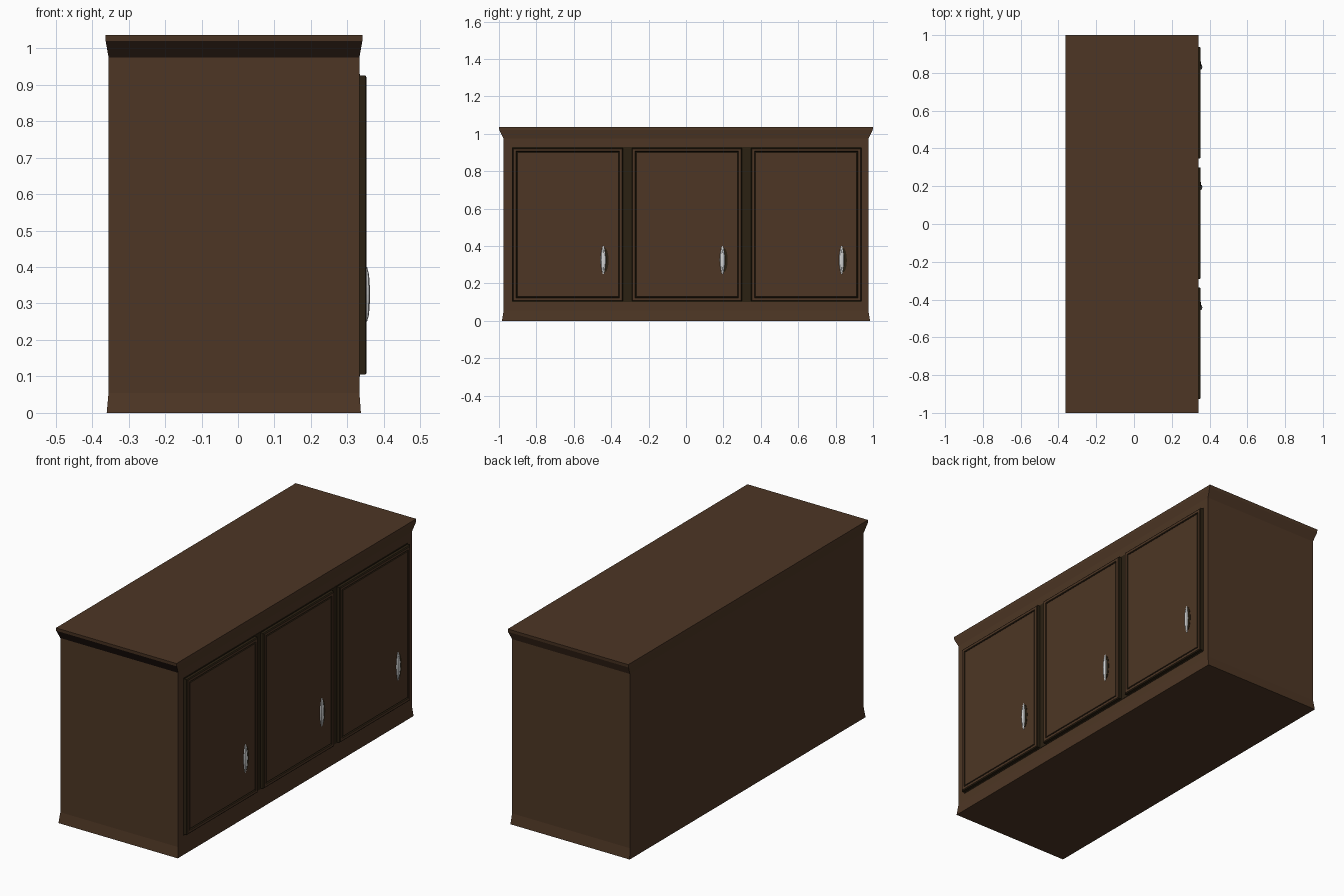
import bpy
import math

cube = bpy.data.objects.get("Cube")
if cube:
    bpy.data.objects.remove(cube, do_unlink=True)


def material(name, rgb):
    m = bpy.data.materials.new(name)
    m.use_nodes = True
    m.diffuse_color = (*rgb, 1)
    m.node_tree.nodes["Principled BSDF"].inputs["Base Color"].default_value = (*rgb, 1)
    return m


wood = material("brown wood", (0.075, 0.037, 0.018))
trim = material("dark trim", (0.024, 0.015, 0.006))
shadow = material("dark cornice wood", (0.02, 0.01, 0.006))
metal = material("pale metal", (0.65, 0.66, 0.66))


def loft(name, rings, mats, band_index=None):
    """Skin a stack of equal rings, cap both ends; band_index(band, side) picks the colour."""
    n = len(rings[0])
    verts = [p for ring in rings for p in ring]
    faces, index = [], []
    for b in range(len(rings) - 1):
        for s in range(n):
            t = (s + 1) % n
            faces.append((b * n + s, b * n + t, b * n + n + t, b * n + n + s))
            index.append(band_index(b, s) if band_index else 0)
    last = (len(rings) - 1) * n
    faces += [tuple(reversed(range(n))), tuple(range(last, last + n))]
    index += [0, 0]
    mesh = bpy.data.meshes.new(name)
    mesh.from_pydata(verts, [], faces)
    for m in mats:
        mesh.materials.append(m)
    mesh.polygons.foreach_set("material_index", index)
    mesh.update()
    obj = bpy.data.objects.new(name, mesh)
    bpy.context.collection.objects.link(obj)
    return obj


def level(z, back, front, half):
    return [(back, -half, z), (front, -half, z), (front, half, z), (back, half, z)]


def upright(x, y0, y1, z0, z1, inset=0):
    y0, y1, z0, z1 = y0 + inset, y1 - inset, z0 + inset, z1 - inset
    return [(x, y0, z0), (x, y1, z0), (x, y1, z1), (x, y0, z1)]


# Cabinet body: flared plinth, straight walls, flared cornice
FACE = 0.333
loft("cabinet_body", [
    level(0, -0.36, 0.337, 0.984),
    level(0.055, -0.355, FACE, 0.975),
    level(0.975, -0.355, FACE, 0.975),
    level(1.02, -0.363, 0.341, 0.998),
    level(1.036, -0.363, 0.341, 1.0),
], [wood, shadow], lambda band, side: int(band == 2 and side == 0))

# Dark recess seen between the doors
loft("door_recess", [upright(x, -0.93, 0.938, 0.1, 0.93) for x in (FACE - 0.01, FACE + 0.002)], [trim])

# Door relief: (height above the face, inset), dark on the edge and in the groove
RELIEF = [(0, 0), (0.016, 0), (0.02, 0.005), (0.02, 0.018), (0.014, 0.021), (0.019, 0.025)]
DARK_BANDS = {0, 1, 3, 4}
HANDLE_X = FACE + 0.019


def door(name, y0, y1):
    rings = [upright(FACE + h, y0, y1, 0.105, 0.925, inset) for h, inset in RELIEF]
    loft(name, rings, [wood, trim], lambda band, side: int(band in DARK_BANDS))


def handle(name, y, z=0.325, length=0.15):
    # Bowed pull, widest in the middle
    rings = []
    for i in range(9):
        u = i / 8
        bulge = math.sin(math.pi * u)
        w = 0.004 + 0.012 * bulge
        h = 0.002 + 0.008 * bulge ** 0.5
        zz = z + (u - 0.5) * length
        rings.append([(HANDLE_X - 0.002, y - w, zz), (HANDLE_X + 0.7 * h, y - 0.7 * w, zz),
                      (HANDLE_X + h, y, zz), (HANDLE_X + 0.7 * h, y + 0.7 * w, zz),
                      (HANDLE_X - 0.002, y + w, zz)])
    loft(name, rings, [metal])
    # Dark oval plate behind the pull
    oval = [(0.02 * math.cos(a), 0.065 * math.sin(a))
            for a in (math.tau * k / 16 for k in range(16))]
    loft(name + "_plate", [[(x, y + 0.008 + p, z + q) for p, q in oval]
                           for x in (HANDLE_X - 0.002, HANDLE_X + 0.002)], [trim])


for side, start, pull in (("right", -0.927, -0.442), ("middle", -0.29, 0.195), ("left", 0.347, 0.832)):
    door(side + "_door", start, start + 0.59)
    handle(side + "_handle", pull)
